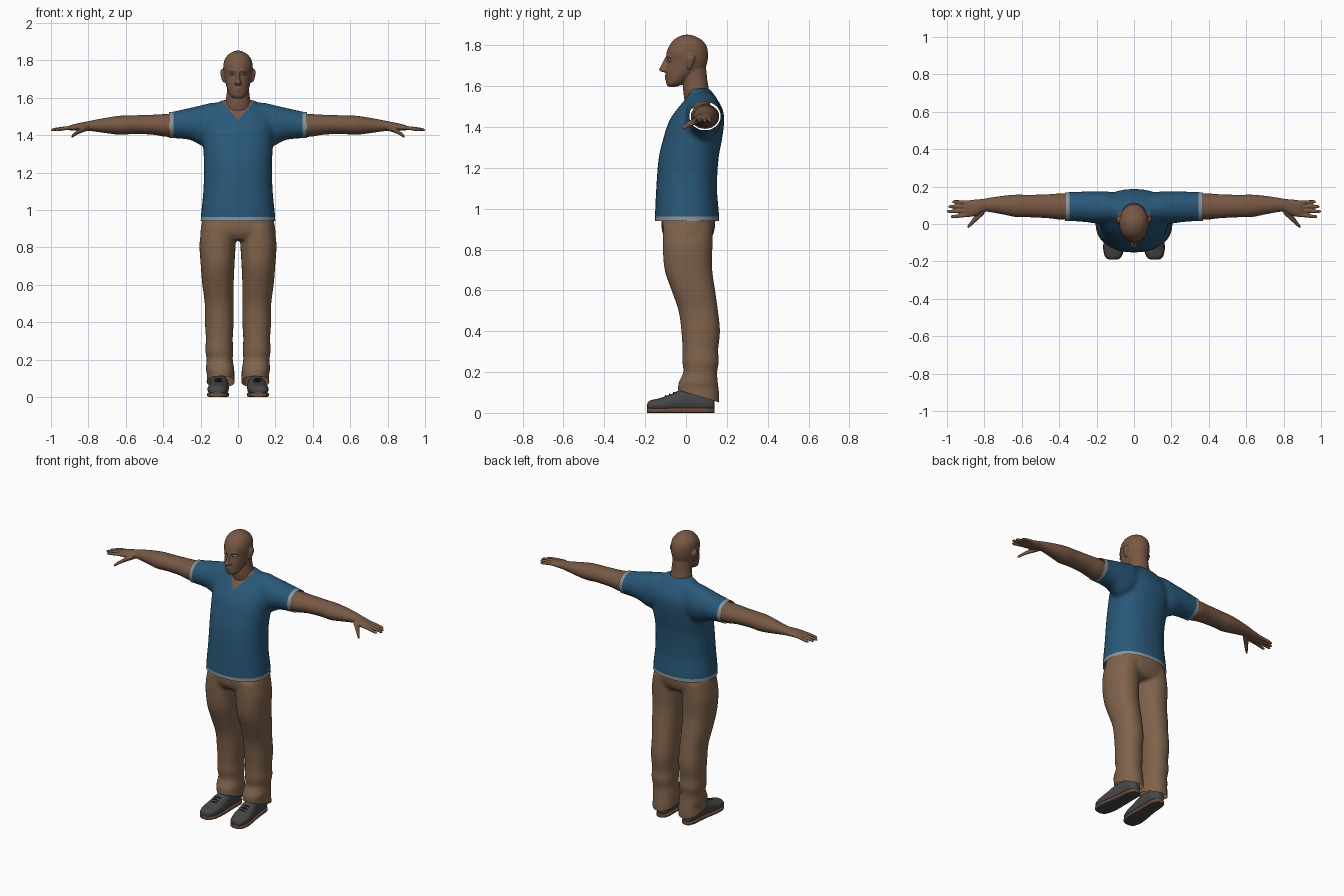
import bpy, bmesh, math
from mathutils import Vector

def material(name, r, g, b):
    m = bpy.data.materials.new(name)
    m.diffuse_color = (r, g, b, 1)
    return m

SKIN = material("brown skin", 0.185, 0.098, 0.058)
BLUE = material("blue cloth", 0.022, 0.098, 0.19)
TRIM = material("grey trim", 0.27, 0.29, 0.31)
PANTS = material("tan cloth", 0.215, 0.125, 0.072)
SHOE = material("dark grey leather", 0.062, 0.062, 0.065)
SOLE = material("brown rubber", 0.16, 0.075, 0.042)
EYE = material("eye white", 0.42, 0.40, 0.38)
DARK = material("near black", 0.018, 0.018, 0.02)

def spline(rings, steps=4):
    """Smooth the list of ring values with a Catmull-Rom curve."""
    out = []
    for i in range(len(rings) - 1):
        a, b, c, d = (rings[max(i - 1, 0)], rings[i], rings[i + 1], rings[min(i + 2, len(rings) - 1)])
        for k in range(steps):
            t = k / steps
            out.append([q + 0.5 * t * (r - p + t * (2*p - 5*q + 4*r - s + t * (3*(q - r) + s - p)))
                        for p, q, r, s in zip(a, b, c, d)])
    return out + [list(rings[-1])]

def loft(bm, axis, rings, both=False, p=2.0, n=28):
    """Skin rings (position on axis, two centres, two radii); both = mirrored copy too."""
    for side in ((1, -1) if both else (1,)):
        loops = []
        for t, c1, c2, r1, r2 in spline(rings):
            loop = []
            for k in range(n):
                a = 2 * math.pi * k / n
                ca, sa = math.cos(a), math.sin(a)
                u = c1 + max(r1, 0.001) * math.copysign(abs(ca) ** (2 / p), ca)
                v = c2 + max(r2, 0.001) * math.copysign(abs(sa) ** (2 / p), sa)
                co = {'x': (t, u, v), 'y': (u, t, v), 'z': (u, v, t)}[axis]
                loop.append(bm.verts.new((co[0] * side, co[1], co[2])))
            loops.append(loop)
        for A, B in zip(loops, loops[1:]):
            for k in range(n):
                bm.faces.new((A[k], A[(k + 1) % n], B[(k + 1) % n], B[k]))
        bm.faces.new(loops[0])
        bm.faces.new(loops[-1])

def cut(bm, co, no, clear=False):
    bmesh.ops.bisect_plane(bm, geom=bm.verts[:] + bm.edges[:] + bm.faces[:], dist=1e-5,
                           plane_co=co, plane_no=no, clear_outer=clear)

def finish(name, bm, mats, voxel=0, smooth=0, cuts=(), rule=None):
    """Blend overlapping lofts into one skin, trim it, and colour it by rule."""
    bmesh.ops.recalc_face_normals(bm, faces=bm.faces[:])
    me = bpy.data.meshes.new(name)
    bm.to_mesh(me)
    bm.free()
    ob = bpy.data.objects.new(name, me)
    bpy.context.collection.objects.link(ob)
    if voxel:
        rm = ob.modifiers.new("blend", 'REMESH')
        rm.mode, rm.voxel_size = 'VOXEL', voxel
        sm = ob.modifiers.new("soften", 'SMOOTH')
        sm.factor, sm.iterations = 0.5, smooth
        dg = bpy.context.evaluated_depsgraph_get()
        dg.update()
        me = bpy.data.meshes.new_from_object(ob.evaluated_get(dg))
        ob.modifiers.clear()
        ob.data = me
    me.materials.clear()
    for m in mats:
        me.materials.append(m)
    bm = bmesh.new()
    bm.from_mesh(me)
    for c in cuts:
        cut(bm, *c)
    for f in bm.faces:
        f.smooth = True
        f.material_index = rule(f.calc_center_median(), f.normal) if rule else 0
    bm.to_mesh(me)
    bm.free()
    bpy.ops.object.select_all(action='DESELECT')
    ob.select_set(True)
    bpy.context.view_layer.objects.active = ob
    bpy.ops.object.shade_smooth_by_angle(angle=math.radians(50))
    return ob

# shirt: torso and sleeves, with grey hems and a V neck
bm = bmesh.new()
loft(bm, 'z', [(.88, 0, .005, .202, .157), (.97, 0, .005, .199, .157), (1.1, 0, .003, .186, .149),
               (1.24, 0, .012, .182, .147), (1.33, 0, .03, .187, .145), (1.42, 0, .05, .192, .137),
               (1.48, 0, .066, .187, .116), (1.54, 0, .075, .15, .076), (1.588, 0, .066, .085, .05)], p=2.25)
loft(bm, 'x', [(.06, .09, 1.48, .06, .085), (.13, .088, 1.46, .085, .115), (.19, .088, 1.452, .088, .110),
               (.25, .092, 1.46, .083, .088), (.32, .093, 1.457, .079, .075), (.37, .093, 1.453, .078, .070),
               (.42, .093, 1.453, .078, .070)], both=True)
V = 1.235
vcuts = [((0, 0, 1.478), (s * V, 0, -1)) for s in (1, -1)]
def shirt_rule(c, n):
    if c.z < .962 or abs(c.x) > .345:
        return 1
    return 2 if c.y < .06 and c.z - 1.478 > V * abs(c.x) else 0
finish("shirt", bm, [BLUE, TRIM, SKIN], .011, 8,
       [((0, 0, .94), (0, 0, -1), True), ((0, 0, .962), (0, 0, 1)),
        ((.37, 0, 0), (1, 0, 0), True), ((-.37, 0, 0), (-1, 0, 0), True),
        ((.345, 0, 0), (1, 0, 0)), ((-.345, 0, 0), (1, 0, 0))] + vcuts, shirt_rule)

# trousers: pelvis and two legs, cuffs cut on a slope
bm = bmesh.new()
loft(bm, 'z', [(1.02, 0, .012, .18, .13), (.94, 0, .012, .193, .132), (.88, 0, .01, .201, .126),
               (.84, 0, .01, .19, .10)], p=2.3)
loft(bm, 'z', [(.92, .1, .01, .09, .122), (.82, .109, .008, .097, .122), (.70, .109, .012, .090, .117),
               (.60, .107, .036, .084, .107), (.50, .101, .06, .077, .097), (.40, .1, .072, .077, .095),
               (.31, .1, .07, .072, .088), (.25, .1, .071, .075, .09), (.20, .098, .07, .070, .083),
               (.15, .096, .06, .076, .096), (.12, .093, .06, .073, .1), (.08, .093, .063, .075, .1),
               (.02, .093, .066, .072, .098)], both=True, p=2.2)
finish("trousers", bm, [PANTS], .010, 6, [((0, .06, .082), (0, -.3, -1), True)])

# head: skull, jaw, neck, nose, ears, brow and lips
bm = bmesh.new()
loft(bm, 'z', [(1.597, 0, -.066, .022, .02), (1.613, 0, -.054, .043, .043), (1.65, 0, -.03, .059, .068),
               (1.68, 0, -.005, .067, .094), (1.72, 0, .007, .075, .098), (1.76, 0, .006, .079, .102),
               (1.80, 0, .009, .073, .090), (1.83, 0, .008, .053, .064), (1.847, 0, .006, .025, .031),
               (1.852, 0, .005, .008, .01)])
loft(bm, 'z', [(1.49, 0, .06, .07, .06), (1.56, 0, .052, .07, .064), (1.62, 0, .045, .061, .061),
               (1.70, 0, .035, .056, .062)])
loft(bm, 'z', [(1.668, 0, -.1, .012, .012), (1.678, 0, -.106, .019, .026), (1.70, 0, -.098, .011, .026),
               (1.745, 0, -.09, .008, .010)])
loft(bm, 'z', [(1.683, .074, .015, .006, .008), (1.70, .078, .018, .010, .014), (1.735, .082, .024, .013, .021),
               (1.752, .082, .025, .008, .012)], both=True)
loft(bm, 'x', [(.008, -.090, 1.744, .008, .007), (.03, -.085, 1.747, .009, .008),
               (.052, -.066, 1.742, .008, .007)], both=True)
for z in (1.637, 1.650):
    loft(bm, 'x', [(-.024, -.086, z, .006, .003), (0, -.096, z, .009, .0065), (.024, -.086, z, .006, .003)])
finish("head", bm, [SKIN], .0045, 4)

# eyes with pupils
bm = bmesh.new()
loft(bm, 'y', [(-.090, .031, 1.727, .003, .002), (-.087, .031, 1.727, .010, .005),
               (-.076, .031, 1.727, .014, .007)], both=True)
finish("eyes", bm, [EYE])
bm = bmesh.new()
loft(bm, 'y', [(-.0915, .031, 1.727, .003, .003), (-.086, .031, 1.727, .004, .004)], both=True, n=12)
finish("pupils", bm, [DARK])

# arms with hands, fingers and thumbs
bm = bmesh.new()
loft(bm, 'x', [(.28, .092, 1.455, .06, .058), (.38, .093, 1.452, .070, .061), (.46, .095, 1.456, .064, .053),
               (.56, .096, 1.456, .060, .050), (.63, .097, 1.453, .060, .051), (.70, .101, 1.452, .050, .042),
               (.78, .102, 1.450, .037, .029), (.81, .098, 1.448, .036, .025), (.85, .087, 1.444, .044, .021),
               (.89, .082, 1.440, .044, .015), (.905, .082, 1.438, .038, .010)], both=True)
for y0, y1, tip in ((.050, .040, .980), (.072, .067, 1.0), (.094, .093, .992), (.114, .119, .972)):
    loft(bm, 'x', [(.86, y0, 1.442, .011, .011), (.91, y0 * .6 + y1 * .4, 1.438, .0105, .0105),
                   (tip - .02, y1, 1.431, .0092, .009), (tip - .004, y1, 1.428, .007, .006),
                   (tip + .001, y1, 1.428, .003, .003)], both=True, n=14)
loft(bm, 'x', [(.80, .075, 1.443, .022, .018), (.845, .032, 1.423, .020, .014), (.873, .001, 1.405, .014, .011),
               (.885, -.011, 1.396, .010, .010), (.891, -.016, 1.391, .005, .005)], both=True, n=16)
finish("arms", bm, [SKIN], .0042, 3)

# shoes: uppers, soles and laces
plan = [(-.190, .111, .034, .018, .010), (-.178, .111, .036, .040, .024), (-.13, .108, .040, .055, .032),
        (-.07, .103, .048, .054, .045), (-.02, .099, .058, .049, .056), (.05, .095, .060, .044, .055),
        (.10, .093, .055, .042, .048), (.13, .093, .046, .030, .035), (.14, .093, .042, .018, .02)]
bm = bmesh.new()
loft(bm, 'y', plan, both=True, p=2.3)
finish("shoe_uppers", bm, [SHOE], cuts=[((0, 0, .018), (0, 0, -1), True)])
bm = bmesh.new()
loft(bm, 'y', [(y, cx, .012, rx + .002, .012) for y, cx, cz, rx, rz in plan], both=True, p=5)
finish("shoe_soles", bm, [SOLE, SHOE], rule=lambda c, n: 1 if n.z < -.9 else 0)
bm = bmesh.new()
for i in range(3):
    y, z = -.10 + i * .02, .083 + i * .0075
    loft(bm, 'x', [(.082, y, z - .005, .003, .003), (.104, y, z + .001, .004, .004),
                   (.126, y, z - .005, .003, .003)], both=True, n=8)
finish("laces", bm, [DARK])
